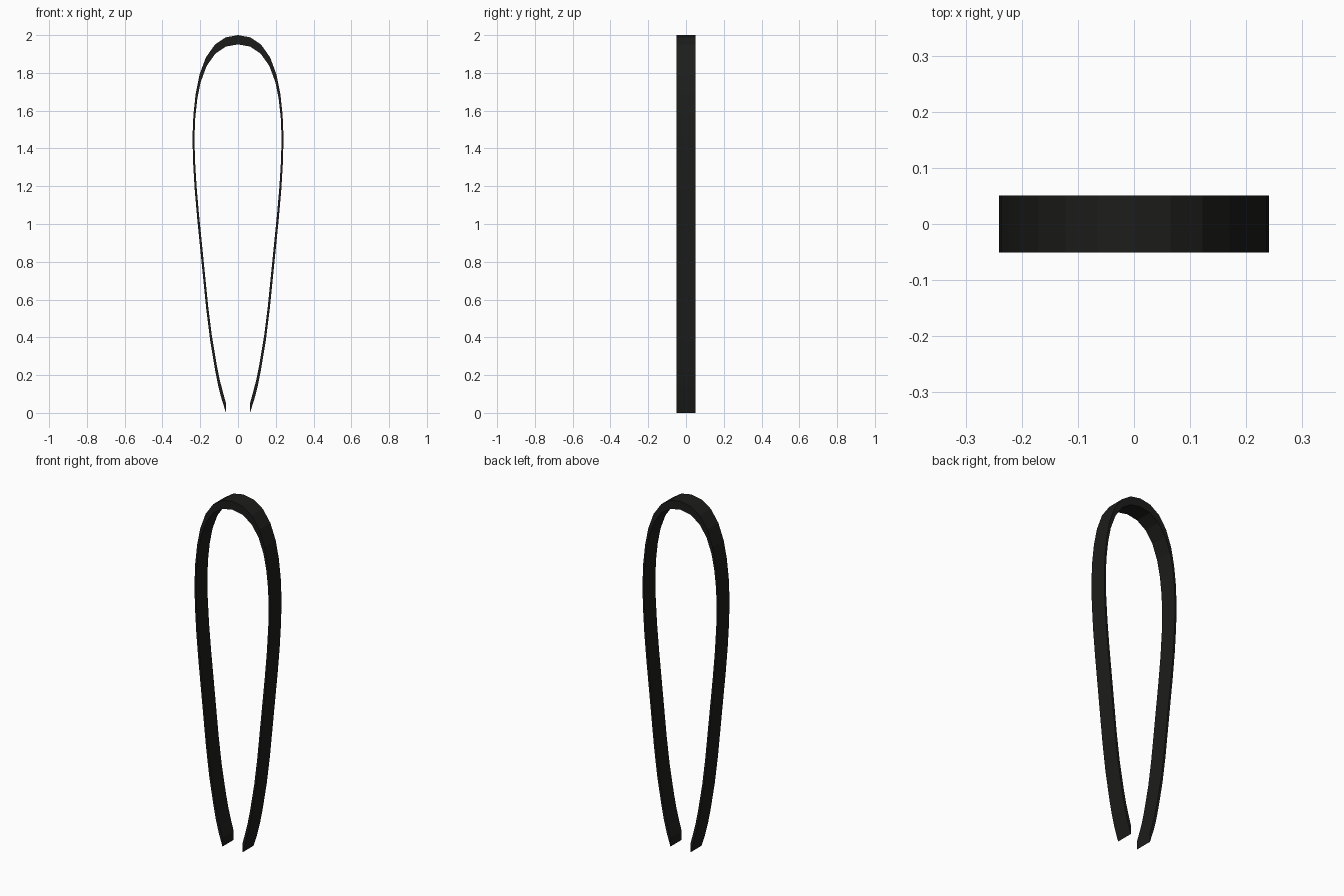
import bpy, bmesh
from mathutils import Vector

if "Cube" in bpy.data.objects:
    bpy.data.objects.remove(bpy.data.objects["Cube"])

STRETCH = 4.7        # the band is a round hoop stretched in height
THICK = 0.0104       # thickness before stretching
HALF_W = 0.051

# outer profile of the right half, from crown to tip (x, z)
half = [(0, 2.0), (0.065, 1.988), (0.122, 1.95), (0.17, 1.882), (0.204, 1.79),
        (0.224, 1.69), (0.236, 1.58), (0.241, 1.46), (0.238, 1.33), (0.229, 1.18),
        (0.216, 1.03), (0.200, 0.87), (0.184, 0.71), (0.167, 0.54), (0.147, 0.38),
        (0.120, 0.22), (0.104, 0.14), (0.086, 0.07), (0.063, 0.0)]
outer = [Vector((x, z / STRETCH)) for x, z in half]

# inner profile: inward offset of the outer one, level at crown and tip
inner = []
for i, p in enumerate(outer):
    if i == 0:
        n = Vector((0, -1))
    elif i == len(outer) - 1:
        n = Vector((0, 1))
    else:
        t = ((outer[i + 1] - p).normalized() + (p - outer[i - 1]).normalized()).normalized()
        n = Vector((t.y, -t.x))
    inner.append(p + n * THICK)


def full(points):
    left = [Vector((-p.x, p.y)) for p in reversed(points[1:])]
    return left + points


# band: rectangular section swept along the mirrored profile
bm = bmesh.new()
rings = []
for o, k in zip(full(outer), full(inner)):
    rings.append([bm.verts.new((p.x, y, p.y * STRETCH))
                  for p, y in ((o, -HALF_W), (o, HALF_W), (k, HALF_W), (k, -HALF_W))])
for a, b in zip(rings, rings[1:]):
    for j in range(4):
        m = (j + 1) % 4
        bm.faces.new((a[j], a[m], b[m], b[j]))
bm.faces.new(rings[0])
bm.faces.new(rings[-1])
bmesh.ops.recalc_face_normals(bm, faces=bm.faces[:])

mesh = bpy.data.meshes.new("curved_band")
bm.to_mesh(mesh)
bm.free()
band = bpy.data.objects.new("curved_band", mesh)
bpy.context.collection.objects.link(band)

black = bpy.data.materials.new("black_plastic")
black.diffuse_color = (0.012, 0.012, 0.011, 1)
black.use_nodes = True
black.node_tree.nodes["Principled BSDF"].inputs["Base Color"].default_value = black.diffuse_color
mesh.materials.append(black)
